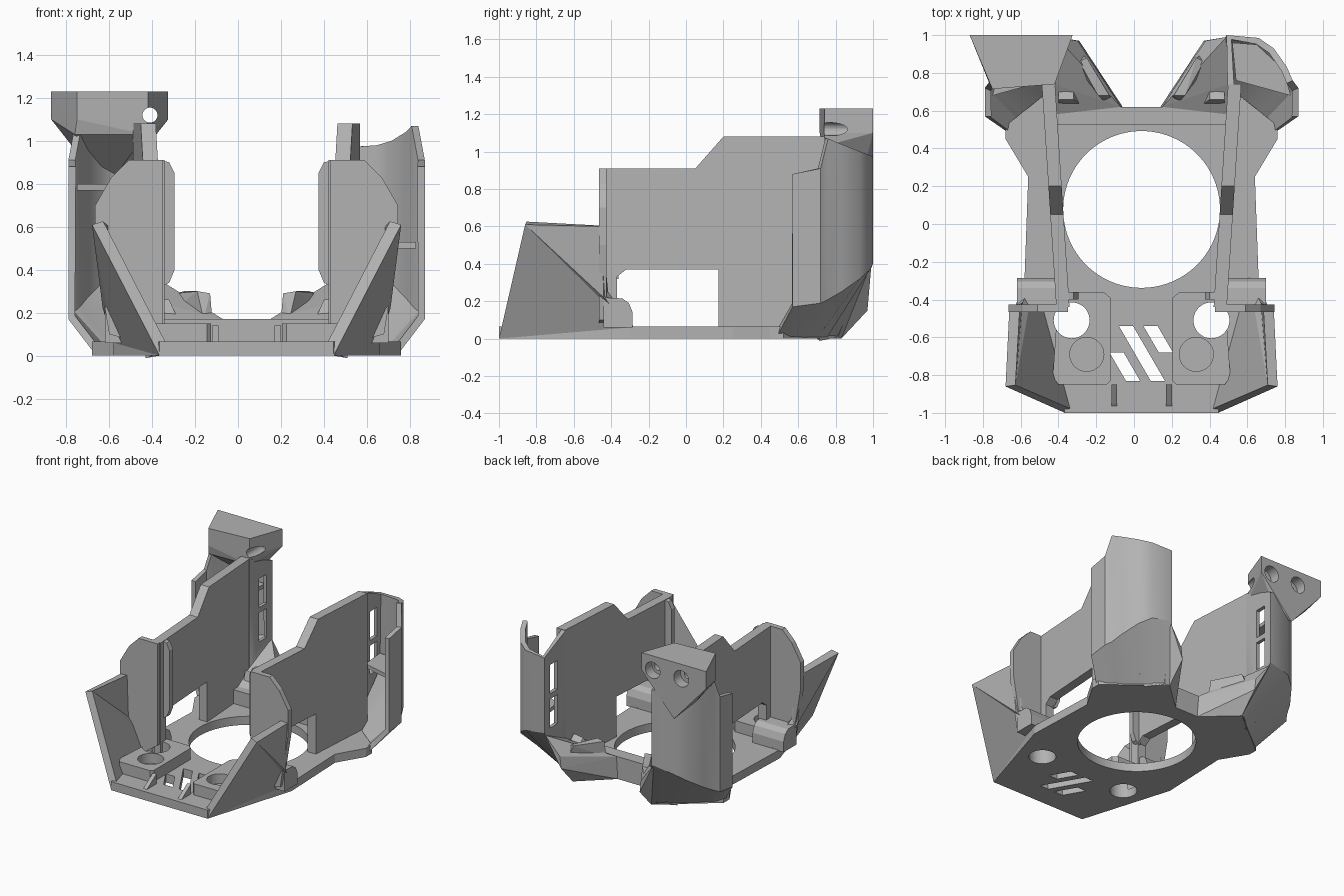
import bpy
import bmesh
import math
from mathutils import Vector

if "Cube" in bpy.data.objects:
    bpy.data.objects.remove(bpy.data.objects["Cube"], do_unlink=True)

CX = 0.04  # x of the symmetry plane

grey = bpy.data.materials.new("printed grey")
grey.use_nodes = True
grey.diffuse_color = (0.45, 0.45, 0.45, 1)
grey.node_tree.nodes["Principled BSDF"].inputs["Base Color"].default_value = (0.45, 0.45, 0.45, 1)


def finish(name, bm, x=CX):
    mesh = bpy.data.meshes.new(name)
    bm.to_mesh(mesh)
    bm.free()
    mesh.materials.append(grey)
    ob = bpy.data.objects.new(name, mesh)
    ob.location.x = x
    bpy.context.collection.objects.link(ob)
    return ob


def surface(name, verts, faces):
    bm = bmesh.new()
    vs = [bm.verts.new(v) for v in verts]
    for f in faces:
        bm.faces.new([vs[i] for i in f])
    return finish(name, bm)


def prism(name, points, vec, x=CX):
    """Extrude a closed 3D outline along a vector."""
    bm = bmesh.new()
    face = bm.faces.new([bm.verts.new(p) for p in points])
    out = bmesh.ops.extrude_face_region(bm, geom=[face])
    moved = [g for g in out["geom"] if isinstance(g, bmesh.types.BMVert)]
    bmesh.ops.translate(bm, vec=Vector(vec), verts=moved)
    bmesh.ops.recalc_face_normals(bm, faces=bm.faces)
    return finish(name, bm, x)


def flat(name, outline, z0, z1, x=CX):
    return prism(name, [(p[0], p[1], z0) for p in outline], (0, 0, z1 - z0), x)


def box(name, x0, x1, y0, y1, z0, z1):
    return flat(name, [(x0, y0), (x1, y0), (x1, y1), (x0, y1)], z0, z1)


def hull(name, points, x=CX):
    bm = bmesh.new()
    for p in points:
        bm.verts.new(p)
    out = bmesh.ops.convex_hull(bm, input=bm.verts)
    junk = {g for g in out["geom_interior"] + out["geom_unused"] if isinstance(g, bmesh.types.BMVert)}
    bmesh.ops.delete(bm, geom=list(junk), context="VERTS")
    bmesh.ops.recalc_face_normals(bm, faces=bm.faces)
    return finish(name, bm, x)


def disc(r, cx, cy, n=48):
    return [(cx + r * math.cos(math.tau * i / n), cy + r * math.sin(math.tau * i / n)) for i in range(n)]


def apply(ob, kind, **props):
    mod = ob.modifiers.new(kind.lower(), kind)
    for key, value in props.items():
        setattr(mod, key, value)
    bpy.ops.object.select_all(action="DESELECT")
    bpy.context.view_layer.objects.active = ob
    ob.select_set(True)
    bpy.ops.object.modifier_apply(modifier=mod.name)


def cut(ob, cutter):
    apply(ob, "BOOLEAN", operation="DIFFERENCE", object=cutter, solver="EXACT")
    bpy.data.objects.remove(cutter, do_unlink=True)


def mirror(ob):
    apply(ob, "MIRROR", use_clip=False, use_mirror_merge=False)


# Base plate with the large opening, screw holes and slanted vents
half = [(0.405, -1), (0.62, -0.3), (0.6, 0.25), (0.72, 0.45), (0.72, 0.52), (0.33, 0.83), (0.1, 0.62)]
base = flat("base_plate", half + [(-a, b) for a, b in reversed(half)], 0, 0.065)
cut(base, flat("cutter", disc(0.415, 0, 0.077, 96), -0.1, 0.3))
for s in (1, -1):
    cut(base, flat("cutter", disc(0.095, s * 0.37, -0.51), -0.1, 0.3))
for x, top, bottom in ((-0.08, -0.54, -0.83), (0.05, -0.54, -0.68), (-0.13, -0.68, -0.83)):
    shift = (top - bottom) * 0.58
    vent = [(x, top), (x + 0.075, top), (x + 0.075 + shift, bottom), (x + shift, bottom)]
    cut(base, flat("cutter", vent, -0.1, 0.3, 0))

# Raised mounting blocks at the front
block = flat("mounting_block", [(0.185, -0.85), (0.44, -0.85), (0.47, -0.81), (0.44, -0.36),
                                (0.2, -0.36), (0.165, -0.39), (0.165, -0.83)], 0.06, 0.15)
cut(block, flat("cutter", disc(0.095, 0.37, -0.51), 0, 0.3))
cut(block, flat("cutter", disc(0.09, 0.29, -0.69), 0.075, 0.3))
mirror(block)
mirror(hull("front_notch_cheek", [(x, y, z) for x in (0.13, 0.16) for y, z in
                                  ((-0.97, 0.06), (-0.85, 0.06), (-0.85, 0.14), (-0.95, 0.075))]))

# Sloping front wings
wing = surface("front_wing",
               [(0.405, -1, 0), (0.62, -0.3, 0), (0.62, -0.3, 0.06), (0.67, -0.44, 0.22),
                (0.7, -0.45, 0.6), (0.72, -0.86, 0.61)],
               [(0, 1, 2), (0, 2, 5), (2, 3, 5), (3, 4, 5)])
apply(wing, "SOLIDIFY", thickness=0.055, offset=-1)
mirror(wing)

# Upright front panels with their inner fins
panel = [(0.39, 0.14), (0.39, 0.91), (0.55, 0.91), (0.63, 0.83), (0.705, 0.7), (0.705, 0.5), (0.64, 0.1), (0.5, 0.06)]
mirror(prism("front_panel", [(a, -0.465, z) for a, z in panel], (0, 0.04, 0)))
fin = [(0.4, 0.32), (0.36, 0.34), (0.335, 0.4), (0.335, 0.85), (0.36, 0.9), (0.4, 0.91)]
mirror(prism("panel_fin", [(a, -0.4, z) for a, z in fin], (0, 0.04, 0)))

# Rounded lugs behind the wings
lug = [(-0.44, 0.06), (-0.44, 0.22), (-0.34, 0.215), (-0.305, 0.19), (-0.285, 0.14), (-0.285, 0.06)]
mirror(prism("wing_lug", [(0.4, y, z) for y, z in lug], (0.26, 0, 0)))

# Long side walls with a window at the foot
wall = [(-0.44, 0.06), (-0.44, 0.91), (0.05, 0.91), (0.2, 1.08), (0.74, 1.08), (0.74, 0.06), (0.175, 0.06),
        (0.175, 0.37), (-0.32, 0.37), (-0.37, 0.33), (-0.37, 0.06)]
mirror(prism("side_wall", [(0.41 + 0.065 * y, y, z) for y, z in wall], (0.07, 0, 0)))

# Rear arms: open shells lofted from foot to rim (plan, foot plan, knee and rim heights)
columns = [
    ((0.83, 0.57), (0.70, 0.48), 0.17, 0.88),
    ((0.83, 0.72), (0.66, 0.55), 0.19, 0.91),
    ((0.80, 0.76), (0.62, 0.58), 0.21, 1.07),
    ((0.77, 0.83), (0.57, 0.63), 0.25, 1.04),
    ((0.70, 0.93), (0.48, 0.70), 0.32, 1.0),
    ((0.62, 0.985), (0.42, 0.75), 0.37, 0.98),
    ((0.45, 1.0), (0.33, 0.83), 0.4, 0.97),
    ((0.455, 0.73), (0.44, 0.70), 0.2, 1.08),
]
verts, faces = [], []
for plan, foot, knee, rim in columns:
    verts += [(*foot, 0.0), (*plan, knee), (*plan, rim)]
for i in range(len(columns) - 1):
    for r in (0, 1):
        a = 3 * i + r
        faces.append((a, a + 3, a + 4, a + 1))
arm = surface("rear_arm", verts, faces)
apply(arm, "SOLIDIFY", thickness=0.035, offset=-1)
for z in (0.41, 0.67):
    cut(arm, box("cutter", 0.38, 0.56, 0.84, 0.93, z, z + 0.22))
mirror(arm)
bpy.ops.object.shade_smooth_by_angle(angle=math.radians(32))

# Shelf inside each arm
shelf = [(0.5, 0.76), (0.79, 0.68), (0.75, 0.82), (0.61, 0.95), (0.48, 0.96)]
flat("left_arm_shelf", shelf, 0.5, 0.53)
flat("right_arm_shelf", [(-a, b) for a, b in shelf], 0.77, 0.8)

# Rear crossbar, sloping corner gussets and cable clips
box("rear_crossbar", -0.45, 0.45, 0.525, 0.62, 0.06, 0.17)
mirror(hull("corner_gusset", [
    (0.1, 0.62, 0), (0.33, 0.83, 0), (0.46, 0.6, 0), (0.46, 0.58, 0.17), (0.11, 0.62, 0.17),
    (0.33, 0.97, 0.15), (0.34, 0.97, 0.24), (0.45, 0.99, 0.38), (0.46, 0.74, 0.26)]))
mirror(hull("clip_ridge", [(0.16, 0.67, 0.17), (0.2, 0.65, 0.17), (0.17, 0.68, 0.29), (0.23, 0.68, 0.3),
                           (0.33, 0.86, 0.29), (0.29, 0.88, 0.3), (0.32, 0.9, 0.2), (0.36, 0.86, 0.2)]))
mirror(hull("clip_tab", [(0.32, 0.63, 0.17), (0.44, 0.63, 0.17), (0.36, 0.66, 0.26), (0.44, 0.66, 0.27),
                         (0.36, 0.74, 0.2), (0.44, 0.74, 0.2)]))

# Tall head on the right arm with two screw holes
rim = [(-0.87, 1.0), (-0.325, 1.0), (-0.42, 0.74), (-0.75, 0.715), (-0.79, 0.85)]
head = hull("tower_head",
            [(x, y, z) for x, y in rim for z in (1.1, 1.23)]
            + [(-0.76, 0.96, 0.96), (-0.42, 0.97, 0.98), (-0.43, 0.74, 1.03), (-0.76, 0.73, 1.03),
               (-0.6, 1.0, 0.8)], 0)
for x, r, y in ((-0.41, 0.035, 0.6), (-0.42, 0.062, 0.92), (-0.66, 0.062, 0.92), (-0.66, 0.03, 0.84)):
    ring = [(a, y, z) for a, z in disc(r, x, 1.12, 32)]
    cut(head, prism("cutter", ring, (0, 1.1 - y, 0), 0))
